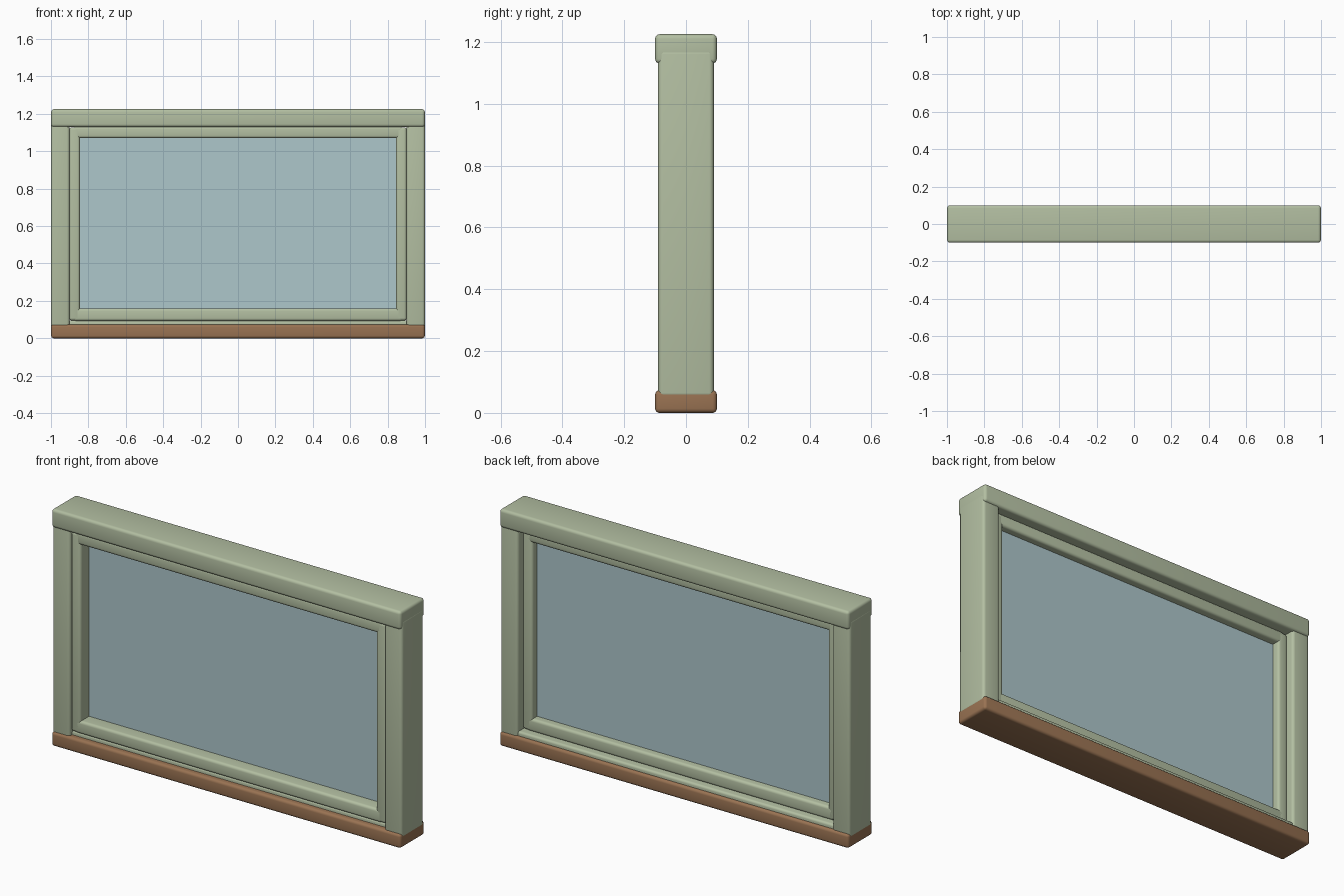
import bpy
import math

if "Cube" in bpy.data.objects:
    bpy.data.objects.remove(bpy.data.objects["Cube"], do_unlink=True)


def make_material(name, rgb):
    mat = bpy.data.materials.new(name)
    mat.use_nodes = True
    mat.diffuse_color = (*rgb, 1)
    mat.node_tree.nodes["Principled BSDF"].inputs["Base Color"].default_value = (*rgb, 1)
    return mat


paint = make_material("sage green paint", (0.45, 0.52, 0.36))
wood = make_material("brown wood", (0.32, 0.17, 0.085))
pane = make_material("pale blue glass", (0.42, 0.57, 0.60))


def block(name, x, y, z, mat, radius=0.0):
    """Box spanning the (low, high) ranges, with rounded edges."""
    spans = (x, y, z)
    bpy.ops.mesh.primitive_cube_add(size=1, location=[(a + b) / 2 for a, b in spans])
    obj = bpy.context.object
    obj.name = name
    obj.scale = [b - a for a, b in spans]
    bpy.ops.object.transform_apply(location=False, rotation=False, scale=True)
    obj.data.materials.append(mat)
    if radius:
        bevel = obj.modifiers.new("rounded edges", "BEVEL")
        bevel.width = radius
        bevel.segments = 4
        bpy.ops.object.modifier_apply(modifier=bevel.name)
        bpy.ops.object.shade_smooth_by_angle(angle=math.radians(35))
    return obj


def side_pair(name, inner, outer, y, z, radius):
    """Matching uprights on the left (+x) and right (-x)."""
    block("left_" + name, (inner, outer), y, z, paint, radius)
    block("right_" + name, (-outer, -inner), y, z, paint, radius)


# Outer frame: sill, head, jambs and the low rail behind the sill lip
block("sill", (-0.999, 0.999), (-0.1, 0.1), (0, 0.073), wood, 0.014)
block("head", (-0.999, 0.999), (-0.1, 0.1), (1.13, 1.225), paint, 0.015)
side_pair("jamb", 0.9, 1.0, (-0.09, 0.09), (0.05, 1.175), 0.015)
block("frame_bottom_rail", (-0.91, 0.91), (-0.07, 0.085), (0.04, 0.095), paint, 0.012)

# Sash set into the frame, nearer the front
sash_depth = (-0.08, 0.05)
side_pair("sash_stile", 0.845, 0.902, sash_depth, (0.095, 1.128), 0.014)
block("sash_bottom_rail", (-0.88, 0.88), sash_depth, (0.093, 0.16), paint, 0.014)
block("sash_top_rail", (-0.88, 0.88), sash_depth, (1.07, 1.132), paint, 0.014)

# Glazing
block("glass_pane", (-0.86, 0.86), (-0.01, 0.01), (0.14, 1.09), pane)
